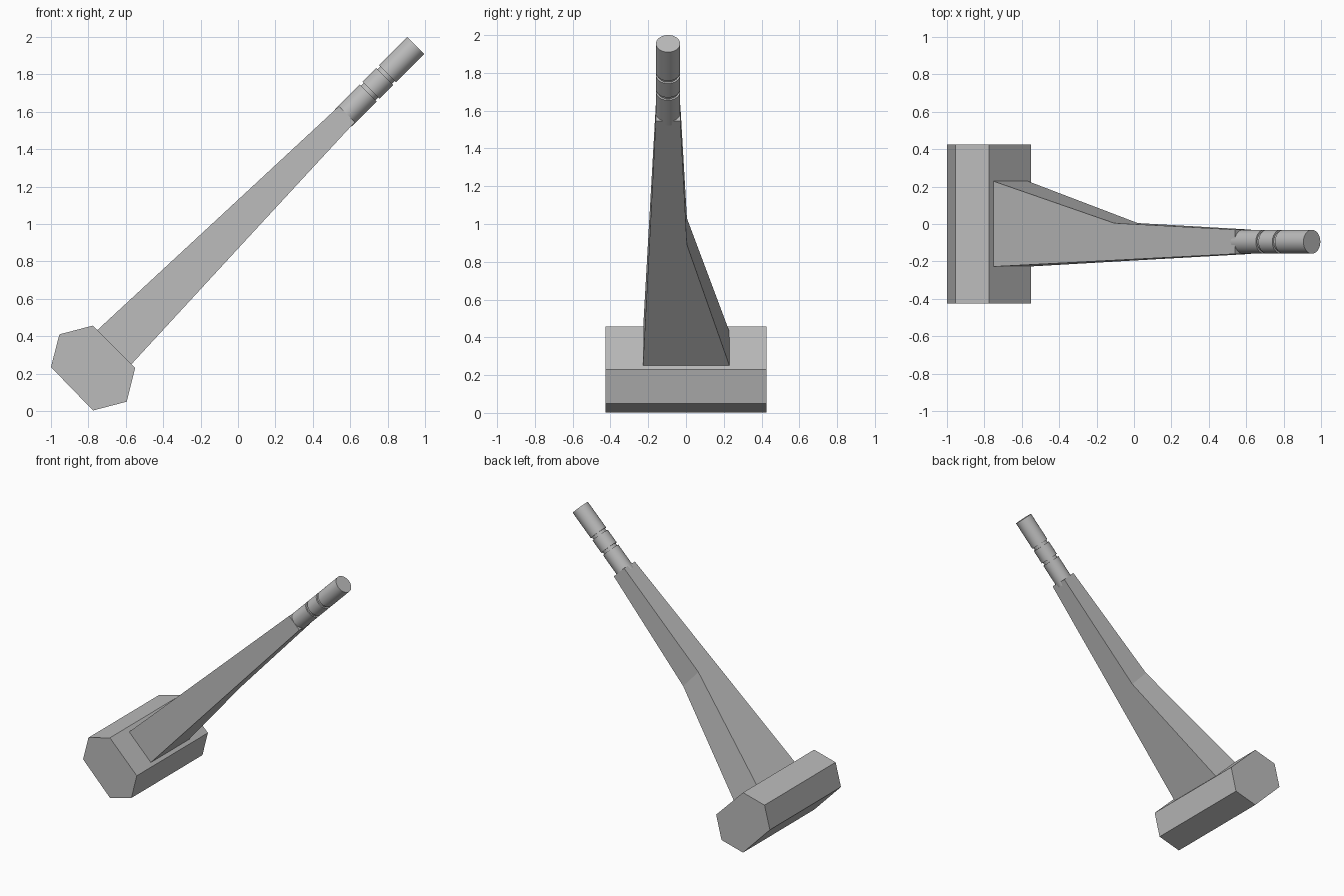
import bpy, bmesh, math
from mathutils import Vector

if "Cube" in bpy.data.objects:
    bpy.data.objects.remove(bpy.data.objects["Cube"], do_unlink=True)

grey = bpy.data.materials.new("plain grey")
grey.use_nodes = True
grey.diffuse_color = (0.5, 0.5, 0.5, 1)
grey.node_tree.nodes["Principled BSDF"].inputs["Base Color"].default_value = (0.5, 0.5, 0.5, 1)


def loft(name, rings, smooth=False):
    """Skin a list of equal-length point rings and cap both ends."""
    bm = bmesh.new()
    loops = [[bm.verts.new(p) for p in ring] for ring in rings]
    n = len(loops[0])
    for a, b in zip(loops, loops[1:]):
        for i in range(n):
            j = (i + 1) % n
            bm.faces.new((a[i], a[j], b[j], b[i]))
    bm.faces.new(loops[0][::-1])
    bm.faces.new(loops[-1])
    bmesh.ops.recalc_face_normals(bm, faces=bm.faces)
    mesh = bpy.data.meshes.new(name)
    bm.to_mesh(mesh)
    bm.free()
    mesh.materials.append(grey)
    obj = bpy.data.objects.new(name, mesh)
    bpy.context.collection.objects.link(obj)
    if smooth:
        bpy.ops.object.select_all(action='DESELECT')
        obj.select_set(True)
        bpy.context.view_layer.objects.active = obj
        bpy.ops.object.shade_smooth_by_angle(angle=math.radians(35))
    return obj


# Six-sided base bar running front to back
hexagon = [(-0.955, 0.41), (-0.775, 0.457), (-0.55, 0.23),
           (-0.595, 0.05), (-0.775, 0.003), (-1.0, 0.235)]
loft("base_bar", [[(x, y, z) for x, z in hexagon] for y in (-0.425, 0.425)])

# Tapering arm with a bend in its back face
upper = [(-0.755, 0.43), (-0.107, 1.03), (0.54, 1.63)]
lower = [(-0.57, 0.25), (0.02, 0.89), (0.625, 1.545)]
fronts = [-0.228, -0.194, -0.16]
backs = [0.23, 0.005, -0.03]
loft("arm", [[(u[0], f, u[1]), (u[0], b, u[1]), (l[0], b, l[1]), (l[0], f, l[1])]
             for u, l, f, b in zip(upper, lower, fronts, backs)])

# Round tip with two narrow grooves, lathed along the arm's direction
end = Vector((0.951, -0.095, 1.955))
axis = Vector((1, 0, 1)).normalized()
side = Vector((0, 1, 0))
up = axis.cross(side)
radius, groove_radius, half_width = 0.064, 0.054, 0.01
profile = [(-0.55, radius)]
for s in (-0.35, -0.225):
    profile += [(s - half_width, radius), (s - half_width, groove_radius),
                (s + half_width, groove_radius), (s + half_width, radius)]
profile.append((0, radius))
turns = [math.tau * i / 32 for i in range(32)]
loft("tip", [[end + axis * s + (side * math.cos(a) + up * math.sin(a)) * r for a in turns]
             for s, r in profile], smooth=True)
